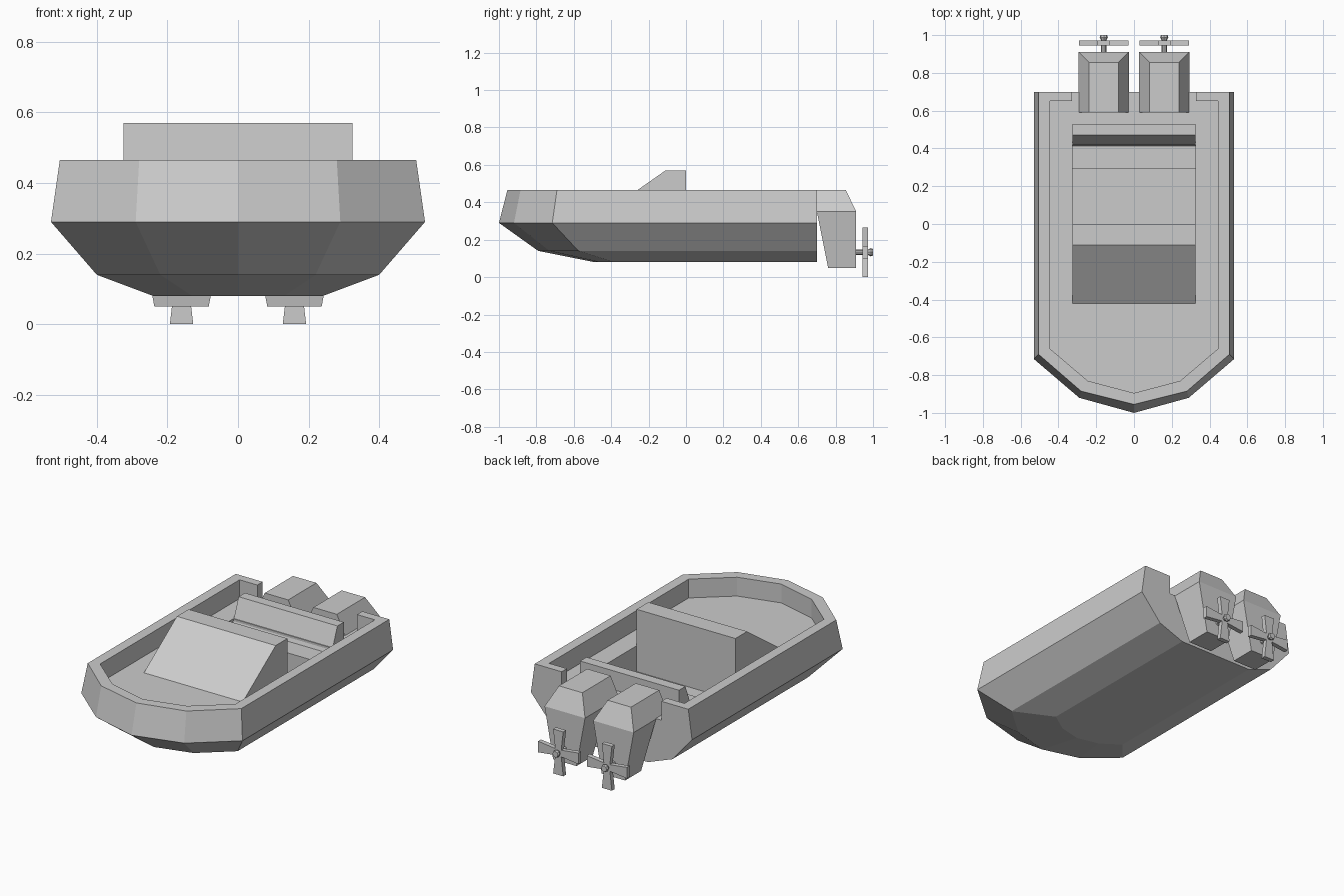
import bpy, bmesh
from math import pi
from mathutils import Matrix

if "Cube" in bpy.data.objects:
    bpy.data.objects.remove(bpy.data.objects["Cube"])


def finish(name, bm):
    bmesh.ops.recalc_face_normals(bm, faces=bm.faces[:])
    me = bpy.data.meshes.new(name)
    bm.to_mesh(me)
    bm.free()
    ob = bpy.data.objects.new(name, me)
    bpy.context.collection.objects.link(ob)
    return ob


def loft(bm, rings):
    """Skin equal-length closed rings of points and cap both ends."""
    vs = [[bm.verts.new(p) for p in r] for r in rings]
    n = len(vs[0])
    for a, b in zip(vs, vs[1:]):
        for i in range(n):
            j = (i + 1) % n
            bm.faces.new((a[i], a[j], b[j], b[i]))
    bm.faces.new(vs[0][::-1])
    bm.faces.new(vs[-1])


def mirrored(half, z):
    """Half outline from the bow centre to the stern -> full ring at z."""
    return [(-x, y, z) for x, y in half[:0:-1]] + [(x, y, z) for x, y in half]


def make(name, rings):
    bm = bmesh.new()
    loft(bm, rings)
    return finish(name, bm)


def side_profile(name, pts, hw):
    return make(name, [[(x, y, z) for y, z in pts] for x in (-hw, hw)])


def rect(x, y0, y1, z):
    return [(-x, y0, z), (x, y0, z), (x, y1, z), (-x, y1, z)]


def cut(ob, cutter):
    cutter.hide_render = True
    m = ob.modifiers.new("cut", 'BOOLEAN')
    m.operation = 'DIFFERENCE'
    m.solver = 'EXACT'
    m.object = cutter
    bpy.context.view_layer.objects.active = ob
    bpy.ops.object.modifier_apply(modifier=m.name)
    bpy.data.objects.remove(cutter)


# Hull: four stacked outlines
S = 0.70
hull = make("hull", [
    mirrored([(0, -.49), (.13, -.46), (.24, -.385), (.24, S)], .08),
    mirrored([(0, -.79), (.22, -.73), (.40, -.575), (.40, S)], .14),
    mirrored([(0, -1.0), (.29, -.92), (.53, -.715), (.53, S)], .29),
    mirrored([(0, -.955), (.28, -.885), (.505, -.69), (.505, S)], .465)])

# Cockpit with open transom, then foot well with seat step
FLOOR = .353
inner = [(0, -.895), (.245, -.83), (.445, -.66), (.445, .65), (.328, .65), (.328, .8)]
cut(hull, make("cockpit_cutter", [mirrored(inner, FLOOR), mirrored(inner, .6)]))
cut(hull, side_profile("well_cutter", [(0, .6), (0, .20), (.29, .20), (.29, .32),
                                       (.42, .32), (.42, .6)], .325))

# Console and seat back
side_profile("console", [(-.42, FLOOR), (-.11, .57), (0, .57), (0, .34), (-.42, .34)], .325)
side_profile("seat_back", [(.41, .315), (.47, .465), (.53, .465), (.53, .34), (.45, .315)], .325)

for side, cx in (("left", -.16), ("right", .16)):
    # Motor cowl and tapered leg
    cowl = make(side + "_motor_cowl", [rect(.133, .59, .91, .35), rect(.077, .59, .855, .465)])
    leg = make(side + "_motor_leg", [rect(.077, .76, .91, .05), rect(.133, .70, .91, .35)])
    # Propeller: four flared blades on a shaft with a wider nut
    bm = bmesh.new()
    for k in range(4):
        n0 = len(bm.verts)
        loft(bm, [rect(.018, .945, .972, .005), rect(.033, .945, .972, .132)])
        bm.verts.ensure_lookup_table()
        bmesh.ops.rotate(bm, verts=bm.verts[n0:], cent=(0, 0, 0),
                         matrix=Matrix.Rotation(k * pi / 2, 3, 'Y'))
    for r1, r2, y0, y1 in ((.014, .014, .90, .98), (.014, .022, .972, .988), (.022, .018, .988, 1.0)):
        m = Matrix.Translation((0, (y0 + y1) / 2, 0)) @ Matrix.Rotation(-pi / 2, 4, 'X')
        bmesh.ops.create_cone(bm, cap_ends=True, segments=8, radius1=r1, radius2=r2,
                              depth=y1 - y0, matrix=m)
    prop = finish(side + "_propeller", bm)
    prop.location.z = .133
    for ob in (cowl, leg, prop):
        ob.location.x = cx
